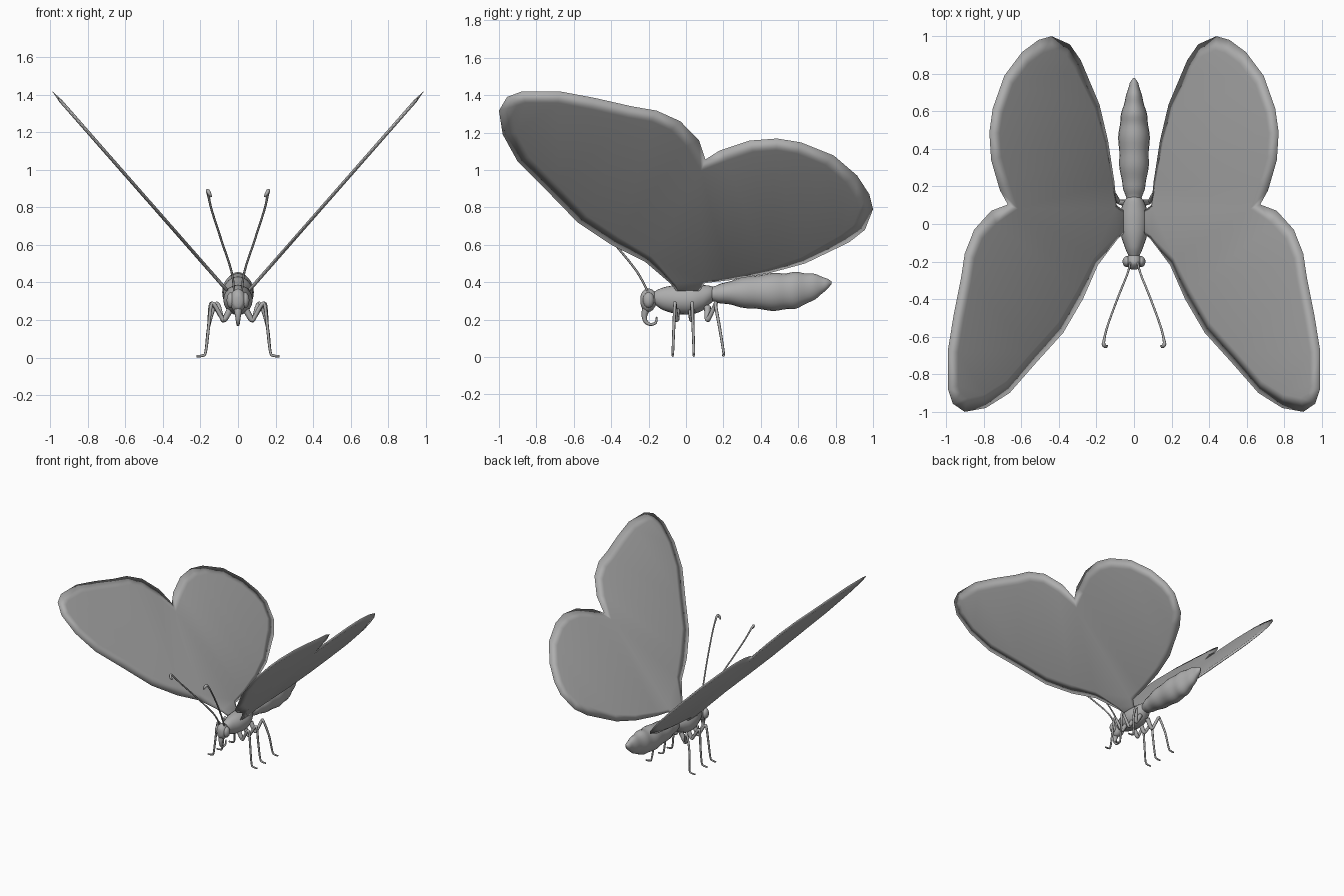
import bpy, bmesh, math
from mathutils import Vector

if "Cube" in bpy.data.objects:
    bpy.data.objects.remove(bpy.data.objects["Cube"])

grey = bpy.data.materials.new("plain grey")
grey.use_nodes = True
COLOUR = (0.42, 0.42, 0.42, 1)
grey.diffuse_color = COLOUR
grey.node_tree.nodes["Principled BSDF"].inputs["Base Color"].default_value = COLOUR


def finish(name, bm, angle=60):
    bmesh.ops.recalc_face_normals(bm, faces=bm.faces)
    mesh = bpy.data.meshes.new(name)
    bm.to_mesh(mesh)
    bm.free()
    mesh.materials.append(grey)
    obj = bpy.data.objects.new(name, mesh)
    bpy.context.collection.objects.link(obj)
    bpy.ops.object.select_all(action='DESELECT')
    obj.select_set(True)
    bpy.context.view_layer.objects.active = obj
    bpy.ops.object.shade_smooth_by_angle(angle=math.radians(angle))
    return obj


def spline(points, steps):
    """Smooth path through points of any dimension."""
    p = [points[0]] + list(points) + [points[-1]]
    out = []
    for i in range(1, len(p) - 2):
        for k in range(steps):
            t = k / steps
            out.append([b + 0.5 * t * (c - a + t * (2*a - 5*b + 4*c - d + t * (3*(b - c) + d - a)))
                        for a, b, c, d in zip(*p[i - 1:i + 3])])
    return out + [list(points[-1])]


def skin(bm, rings):
    loops = [[bm.verts.new(v) for v in ring] for ring in rings]
    n = len(loops[0])
    for a, b in zip(loops, loops[1:]):
        for i in range(n):
            bm.faces.new((a[i], a[(i + 1) % n], b[(i + 1) % n], b[i]))
    bm.faces.new(loops[0])
    bm.faces.new(loops[-1])


def body(name, stations, segments=0, sides=20):
    """Loft of ellipses along y; a station is y, bottom z, top z, half width."""
    rings = []
    path = spline(stations, 6)
    for k, (y, lo, hi, w) in enumerate(path):
        swell = 1 + 0.035 * math.sin(2 * math.pi * segments * k / (len(path) - 1))
        ring = []
        for i in range(sides):
            a = 2 * math.pi * i / sides
            ring.append((w * swell * math.cos(a), y, (lo + hi) / 2 + (hi - lo) / 2 * swell * math.sin(a)))
        rings.append(ring)
    bm = bmesh.new()
    skin(bm, rings)
    finish(name, bm)


def tube(name, points, steps=5, sides=8):
    """Tapered tube; a point is x, y, z, radius."""
    path = spline(points, steps)
    rings = []
    side = None
    for i, (x, y, z, r) in enumerate(path):
        d = (Vector(path[min(i + 1, len(path) - 1)][:3]) - Vector(path[max(i - 1, 0)][:3])).normalized()
        side = d.orthogonal() if side is None else side - d * side.dot(d)
        side.normalize()
        up = d.cross(side)
        rings.append([Vector((x, y, z)) + r * (side * math.cos(a) + up * math.sin(a))
                      for a in (2 * math.pi * k / sides for k in range(sides))])
    bm = bmesh.new()
    skin(bm, rings)
    finish(name, bm)


# Body
body("abdomen", [(.10, .31, .37, .03), (.15, .295, .378, .045), (.23, .28, .405, .066),
                 (.36, .257, .435, .08), (.5, .25, .448, .08), (.6, .265, .452, .064),
                 (.69, .31, .442, .04), (.75, .358, .42, .022), (.778, .39, .405, .004)], 7)
body("thorax", [(-.185, .29, .34, .015), (-.16, .275, .355, .033), (-.12, .25, .372, .05),
                (-.05, .23, .385, .072), (.03, .228, .388, .078), (.09, .25, .385, .065),
                (.13, .285, .38, .047), (.155, .31, .37, .025)])
body("head", [(-.243, .285, .325, .01), (-.235, .262, .345, .028), (-.21, .24, .366, .042),
              (-.18, .25, .36, .038), (-.155, .285, .335, .018)])

# Curled feeding tube
tube("proboscis", [(0, -.21, .265, .024), (0, -.222, .225, .016), (0, -.216, .19, .011),
                   (0, -.19, .174, .008), (0, -.162, .184, .007), (0, -.157, .215, .004)])

# Side outline of one wing as y, z, from the root round the front edge
OUTLINE = [(-.05, .35), (-.08, .39), (-.22, .51), (-.40, .60), (-.58, .72), (-.74, .885), (-.90, 1.045),
           (-.98, 1.19), (-1, 1.317), (-.957, 1.39), (-.877, 1.42), (-.675, 1.42), (-.488, 1.385),
           (-.29, 1.34), (-.157, 1.317), (-.03, 1.26), (.07, 1.157), (.104, 1.056), (.18, 1.104),
           (.34, 1.157), (.488, 1.168), (.616, 1.147), (.79, 1.077), (.915, .97), (.98, .87),
           (1, .79), (.957, .68), (.872, .613), (.637, .50), (.445, .448), (.23, .41), (.10, .395),
           (.07, .35)]


def wing(name, s):
    slope = Vector((s * .66, 0, .752))
    normal = Vector((-s * .752, 0, .66))
    root = Vector((s * .07, 0, .37))
    flat = [Vector((y, (z - .37) / slope.z)) for y, z in OUTLINE]
    n = len(flat)

    def place(p, lift):
        return root + Vector((0, p.x, 0)) + slope * p.y + normal * lift

    inner = []
    for i, p in enumerate(flat):
        d = ((p - flat[i - 1]).normalized() + (flat[(i + 1) % n] - p).normalized()).normalized()
        inner.append(p + Vector((d.y, -d.x)) * min(.075, .02 + .2 * max(p.y, 0)))
    bm = bmesh.new()
    skin(bm, [[place(p, .009) for p in inner], [place(p, 0) for p in flat],
              [place(p, -.009) for p in inner]])
    bmesh.ops.triangulate(bm, faces=[f for f in bm.faces if len(f.verts) > 4])
    finish(name, bm, 180)


for s, label in ((1, "left"), (-1, "right")):
    wing(label + "_wings", s)

    # Eye
    bm = bmesh.new()
    bmesh.ops.create_uvsphere(bm, u_segments=14, v_segments=10, radius=1)
    bmesh.ops.scale(bm, vec=(.024, .03, .042), verts=bm.verts)
    bmesh.ops.translate(bm, vec=(s * .037, -.2, .305), verts=bm.verts)
    finish(label + "_eye", bm)

    # Antenna with a hooked club
    tube(label + "_antenna", [(s * x, y, z, r) for x, y, z, r in (
        (.02, -.205, .35, .006), (.035, -.265, .46, .006), (.087, -.395, .62, .006),
        (.14, -.54, .785, .006), (.158, -.61, .865, .007), (.162, -.64, .888, .010),
        (.152, -.652, .872, .010), (.142, -.648, .855, .004))])

    # Legs: hip y, knee y, foot y, knee x
    for place_name, hip, knee, foot, kx in (("front", -.05, -.06, -.07, .135),
                                            ("middle", .03, .033, .042, .14),
                                            ("rear", .115, .158, .2, .115)):
        tube(f"{label}_{place_name}_leg", [(s * x, y, z, r) for x, y, z, r in (
            (.035, hip, .27, .018), (.07, hip, .205, .015), (.085, hip + .2 * (knee - hip), .21, .012),
            (kx - .01, knee, .28, .011), (kx + .008, knee, .275, .009),
            (.157, (knee + foot) / 2, .16, .008), (.172, foot, .03, .007),
            (.19, foot, .01, .007), (.222, foot, .007, .006))], 4)
